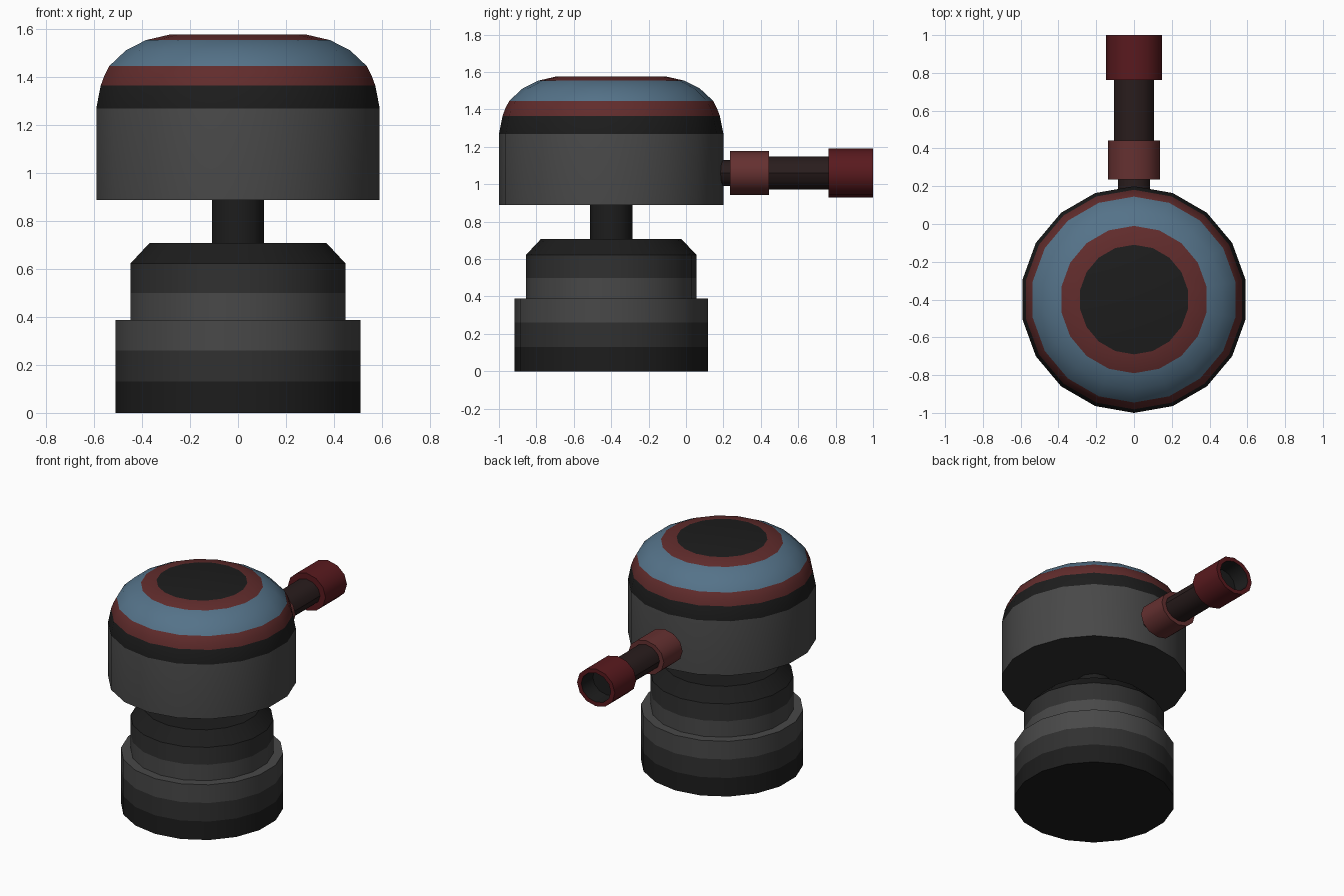
import bpy, bmesh, math
from mathutils import Matrix

if "Cube" in bpy.data.objects:
    bpy.data.objects.remove(bpy.data.objects["Cube"])

COLOURS = {
    "black": (0.012, 0.012, 0.012), "dark": (0.03, 0.03, 0.03),
    "grey": (0.065, 0.065, 0.065), "blue": (0.09, 0.17, 0.25),
    "rust": (0.12, 0.025, 0.025), "brown": (0.022, 0.012, 0.012),
    "collar_red": (0.13, 0.03, 0.03), "cap_red": (0.1, 0.01, 0.013),
}
MATS = {}
for key, c in COLOURS.items():
    MATS[key] = bpy.data.materials.new(key)
    MATS[key].diffuse_color = (*c, 1)


def lathe(name, profile, colours, sides, matrix, angle=30):
    """Revolve (radius, height) points about z; one colour per profile segment.
    Radius 0 at an end closes it with an n-gon instead of a pole."""
    me = bpy.data.meshes.new(name)
    used = list(dict.fromkeys(colours))
    for u in used:
        me.materials.append(MATS[u])
    bm = bmesh.new()
    rings = []
    for r, h in profile:
        ring = []
        if r > 0:
            for i in range(sides):
                a = math.pi / 2 + 2 * math.pi * i / sides
                ring.append(bm.verts.new((r * math.cos(a), r * math.sin(a), h)))
        rings.append(ring)
    for a, b, col in zip(rings, rings[1:], colours):
        if not a:
            faces = [bm.faces.new(b[::-1])]
        elif not b:
            faces = [bm.faces.new(a)]
        else:
            faces = [bm.faces.new((a[i], a[(i + 1) % sides], b[(i + 1) % sides], b[i]))
                     for i in range(sides)]
        for f in faces:
            f.material_index = used.index(col)
    bmesh.ops.transform(bm, matrix=matrix, verts=bm.verts)
    bmesh.ops.recalc_face_normals(bm, faces=bm.faces)
    bm.to_mesh(me)
    bm.free()
    ob = bpy.data.objects.new(name, me)
    bpy.context.collection.objects.link(ob)
    bpy.ops.object.select_all(action='DESELECT')
    ob.select_set(True)
    bpy.context.view_layer.objects.active = ob
    bpy.ops.object.shade_smooth_by_angle(angle=math.radians(angle))
    return ob


upright = Matrix.Translation((0, -0.4, 0))

# Base drum and chamfered shoulder
lathe("base_drum", [(0, 0), (0.518, 0), (0.518, 0.13), (0.518, 0.26), (0.518, 0.388), (0, 0.388)],
      ["black", "black", "dark", "grey", "grey"], 18, upright)
lathe("shoulder", [(0, 0.37), (0.456, 0.37), (0.456, 0.5), (0.456, 0.622), (0.375, 0.708), (0, 0.708)],
      ["dark", "grey", "dark", "black", "black"], 18, upright)

# Neck between shoulder and head
lathe("neck", [(0, 0.69), (0.114, 0.69), (0.114, 0.90), (0, 0.90)],
      ["black"] * 3, 10, upright, 40)

# Domed head with coloured bands
lathe("domed_head",
      [(0, 0.888), (0.6, 0.888), (0.6, 1.27), (0.581, 1.365), (0.566, 1.405), (0.545, 1.446),
       (0.474, 1.512), (0.39, 1.554), (0.29, 1.577), (0, 1.577)],
      ["dark", "grey", "black", "rust", "rust", "blue", "blue", "rust", "black"],
      18, upright)

# Side handle, slightly flattened, running along +y
def handle_part(name, rx, rz, profile, colours):
    m = (Matrix.Translation((0, 0, 1.06)) @ Matrix.Diagonal((rx, 1, rz, 1))
         @ Matrix.Rotation(-math.pi / 2, 4, 'X'))
    return lathe(name, profile, colours, 12, m, 35)


def tube(y0, y1):
    return [(0, y0), (1, y0), (1, y1), (0, y1)]


handle_part("handle_root", 0.085, 0.07, tube(0.15, 0.26), ["brown"] * 3)
handle_part("handle_collar", 0.138, 0.118, tube(0.235, 0.443), ["collar_red"] * 3)
handle_part("handle_rod", 0.105, 0.089, tube(0.43, 0.80), ["brown"] * 3)
handle_part("handle_cap", 0.147, 0.131,
            [(0, 0.762), (1, 0.762), (1, 1.0), (0.78, 1.0), (0.74, 0.88), (0, 0.88)],
            ["cap_red", "cap_red", "cap_red", "black", "black"])

for m in bpy.data.materials:
    if m.users and not m.is_grease_pencil:
        m.use_nodes = True
        m.node_tree.nodes["Principled BSDF"].inputs["Base Color"].default_value = m.diffuse_color
